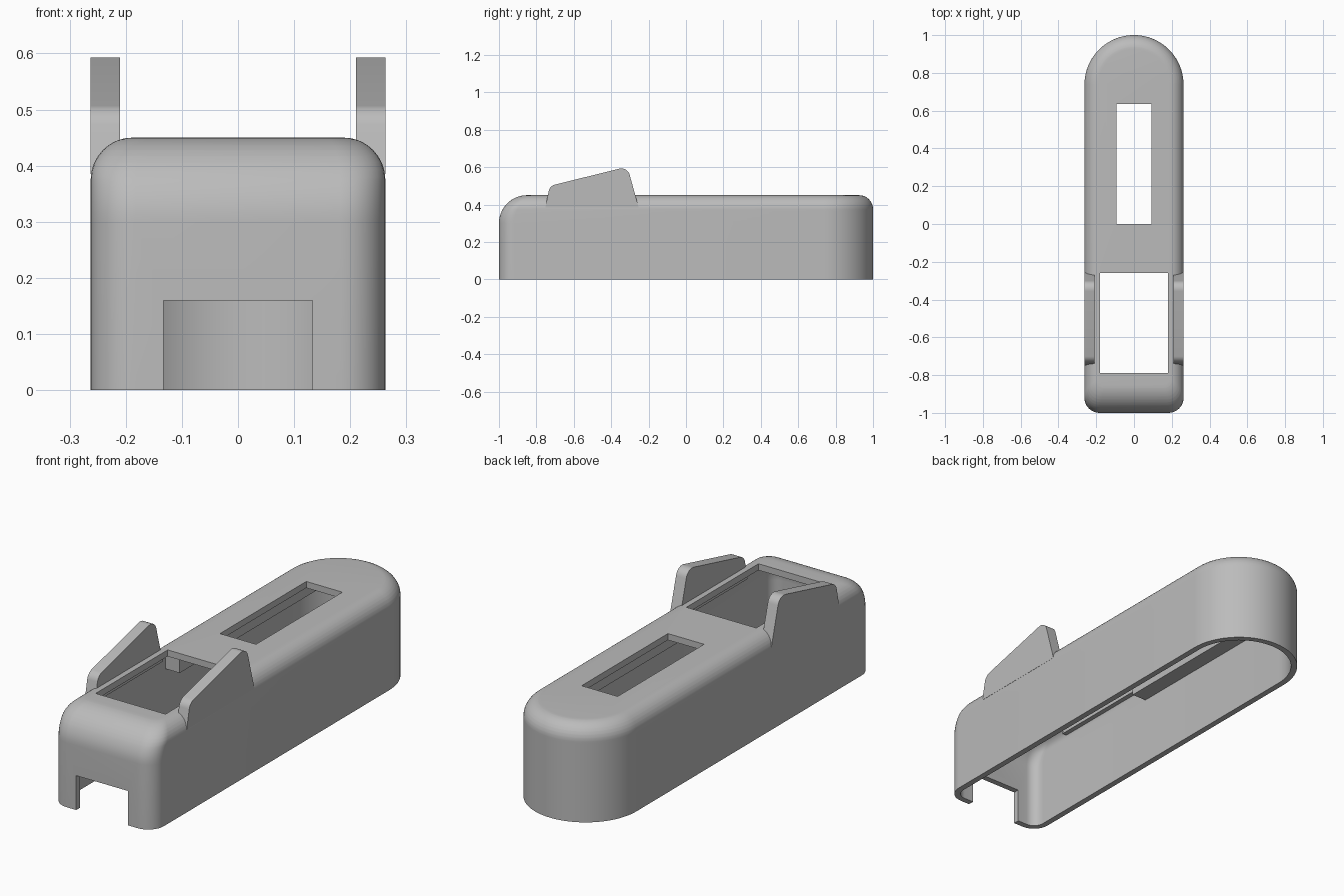
import bpy, bmesh, math
from mathutils import Vector

if "Cube" in bpy.data.objects:
    bpy.data.objects.remove(bpy.data.objects["Cube"], do_unlink=True)

HALF, HEIGHT, WALL = 0.2625, 0.45, 0.028
BACK_CENTRE = 1 - HALF

grey = bpy.data.materials.new("plain grey")
grey.use_nodes = True
grey.diffuse_color = (0.5, 0.5, 0.5, 1)
grey.node_tree.nodes["Principled BSDF"].inputs["Base Color"].default_value = (0.5, 0.5, 0.5, 1)


def make_object(name, bm):
    bmesh.ops.recalc_face_normals(bm, faces=bm.faces)
    mesh = bpy.data.meshes.new(name)
    bm.to_mesh(mesh)
    bm.free()
    mesh.materials.append(grey)
    obj = bpy.data.objects.new(name, mesh)
    bpy.context.collection.objects.link(obj)
    return obj


def arc(cx, cy, r, start, end, steps):
    angles = [math.radians(start + (end - start) * i / steps) for i in range(steps + 1)]
    return [(cx + r * math.cos(a), cy + r * math.sin(a)) for a in angles]


def outline(half, front, corner):
    """Plan with a round back and two small front corners."""
    return (arc(0, BACK_CENTRE, half, 0, 180, 40)
            + arc(corner - half, front + corner, corner, 180, 270, 8)
            + arc(half - corner, front + corner, corner, 270, 360, 8))


def rounded_solid(name, inset, bottom, top, side_r, front_r):
    """Stack of outlines that draws in towards the top, more so at the front."""
    steps = 14
    levels = [bottom] + [top - front_r + front_r * math.sin(math.pi / 2 * i / steps)
                         for i in range(steps + 1)]
    levels += [top - side_r + side_r * math.sin(math.pi / 2 * i / 8) for i in range(8)]
    bm, rings = bmesh.new(), []

    def draw_in(z, r):
        rise = min(max(0, z - (top - r)), r)
        return r - math.sqrt(r * r - rise * rise)

    for z in sorted(set(round(v, 5) for v in levels)):
        side, front = draw_in(z, side_r), draw_in(z, front_r)
        plan = outline(HALF - inset - side, -1 + inset + front,
                       max(0.08 - inset - side * 0.6, 0.01))
        rings.append([bm.verts.new((x, y, z)) for x, y in plan])
    for low, high in zip(rings, rings[1:]):
        for i in range(len(low)):
            j = (i + 1) % len(low)
            bm.faces.new((low[i], low[j], high[j], high[i]))
    bm.faces.new(rings[0])
    bm.faces.new(rings[-1])
    return make_object(name, bm)


def box(name, low, high):
    low, high = Vector(low), Vector(high)
    bm = bmesh.new()
    bmesh.ops.create_cube(bm, size=1)
    for v in bm.verts:
        v.co = (low + high) / 2 + v.co * (high - low)
    return make_object(name, bm)


def cut(target, cutter):
    mod = target.modifiers.new("cut", "BOOLEAN")
    mod.operation, mod.solver, mod.object = "DIFFERENCE", "EXACT", cutter
    bpy.context.view_layer.objects.active = target
    bpy.ops.object.modifier_apply(modifier=mod.name)
    bpy.data.objects.remove(cutter, do_unlink=True)


def smooth(obj):
    bpy.ops.object.select_all(action="DESELECT")
    obj.select_set(True)
    bpy.context.view_layer.objects.active = obj
    bpy.ops.object.shade_smooth_by_angle(angle=math.radians(30))


# Hollow body; notching the cavity leaves a rib along each inside wall
body = rounded_solid("body_shell", 0, 0, HEIGHT, 0.075, 0.15)
cavity = rounded_solid("cavity", WALL, -0.1, HEIGHT - 0.03, 0.05, 0.12)
for s in (-1, 1):
    xs = sorted((s * 0.16, s * 0.3))
    cut(cavity, box("rib_space", (xs[0], -0.2, 0.325), (xs[1], 0.85, 0.6)))
cut(body, cavity)

# Front notch, front window and long slot
cut(body, box("notch", (-0.133, -1.1, -0.1), (0.133, -0.85, 0.16)))
cut(body, box("window", (-0.18, -0.79, 0.3), (0.18, -0.26, 0.6)))
cut(body, box("slot", (-0.093, 0, 0.3), (0.093, 0.635, 0.6)))
smooth(body)

# Side fins with rounded upper corners
profile = ([(-0.253, 0.385)] + arc(-0.345, 0.548, 0.045, 14, 103, 8)
           + arc(-0.69, 0.463, 0.045, 103, 168, 8) + [(-0.752, 0.385)])
for name, s in (("left_fin", 1), ("right_fin", -1)):
    bm = bmesh.new()
    face = bm.faces.new([bm.verts.new((s * 0.21, y, z)) for y, z in profile])
    side = bmesh.ops.extrude_face_region(bm, geom=[face])["geom"]
    moved = [v for v in side if isinstance(v, bmesh.types.BMVert)]
    bmesh.ops.translate(bm, verts=moved, vec=(s * (HALF - 0.21), 0, 0))
    if not face.is_valid or len(bm.faces) < len(profile) + 2:
        bm.faces.new([v for v in bm.verts if v not in moved])
    smooth(make_object(name, bm))
